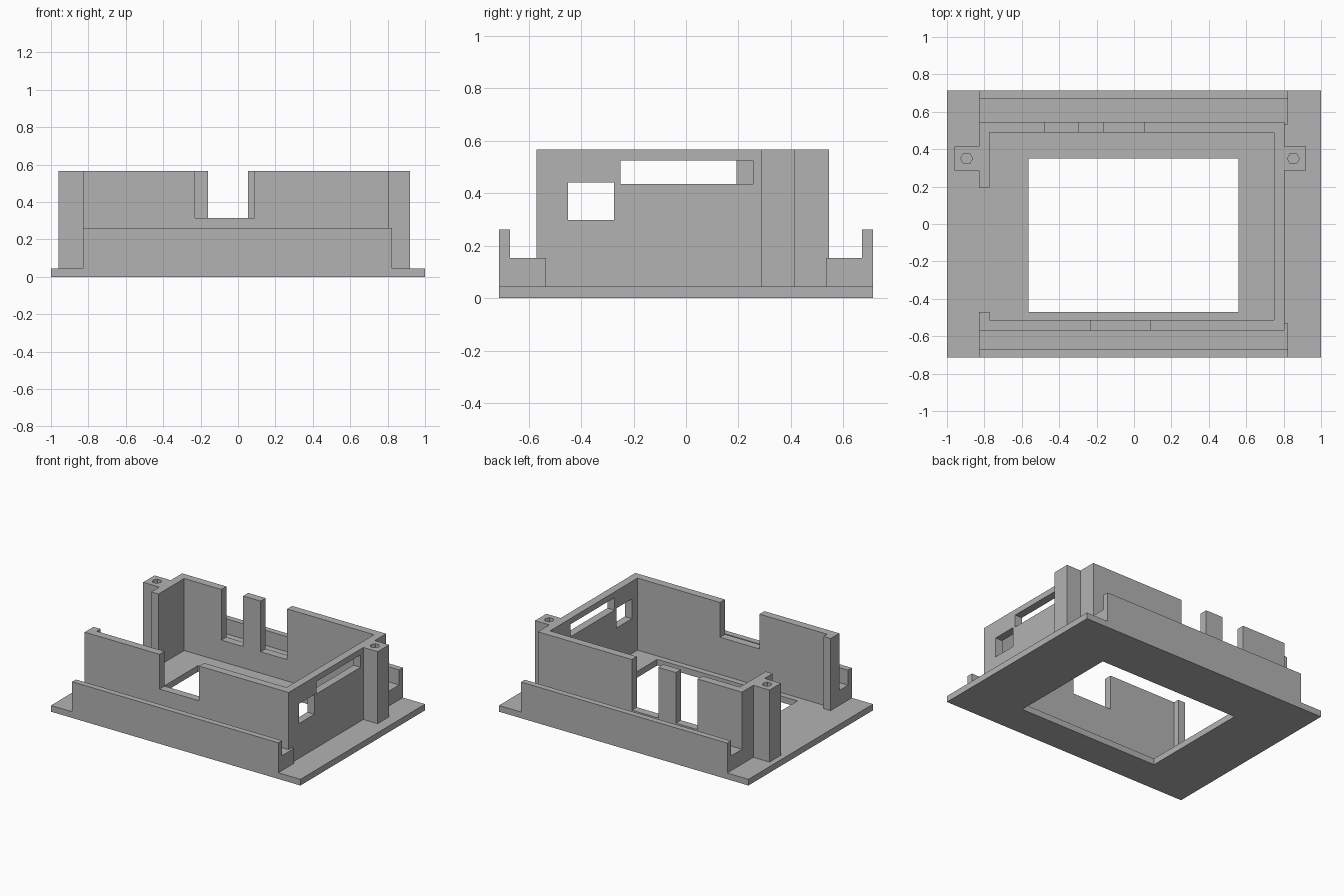
import bpy, bmesh, math
from mathutils import Vector

default = bpy.data.objects.get("Cube")
if default:
    bpy.data.objects.remove(default, do_unlink=True)

grey = bpy.data.materials.new("plain grey")
grey.use_nodes = True
colour = (0.45, 0.45, 0.45, 1)
grey.diffuse_color = colour
grey.node_tree.nodes["Principled BSDF"].inputs["Base Color"].default_value = colour

BASE, TOP = 0.045, 0.567
LEFT, RIGHT = -0.83, 0.805
FRONT, BACK = -0.57, 0.545
WALL = 0.057


def prism(name, outline, axis, start, end):
    """Extrude a flat outline along x, y or z from start to end."""
    place = {"x": lambda a, b: (start, a, b),
             "y": lambda a, b: (a, start, b),
             "z": lambda a, b: (a, b, start)}[axis]
    bm = bmesh.new()
    face = bm.faces.new([bm.verts.new(place(a, b)) for a, b in outline])
    out = bmesh.ops.extrude_face_region(bm, geom=[face])
    shift = Vector((0, 0, 0))
    shift["xyz".index(axis)] = end - start
    moved = [g for g in out["geom"] if isinstance(g, bmesh.types.BMVert)]
    bmesh.ops.translate(bm, verts=moved, vec=shift)
    bmesh.ops.recalc_face_normals(bm, faces=bm.faces[:])
    mesh = bpy.data.meshes.new(name)
    bm.to_mesh(mesh)
    bm.free()
    mesh.materials.append(grey)
    obj = bpy.data.objects.new(name, mesh)
    bpy.context.collection.objects.link(obj)
    return obj


def rect(a0, a1, b0, b1):
    return [(a0, b0), (a1, b0), (a1, b1), (a0, b1)]


def cut(obj, cutter):
    """Subtract the cutter and throw it away."""
    mod = obj.modifiers.new("cut", "BOOLEAN")
    mod.operation, mod.solver, mod.object = "DIFFERENCE", "EXACT", cutter
    bpy.context.view_layer.objects.active = obj
    bpy.ops.object.modifier_apply(modifier=mod.name)
    bpy.data.objects.remove(cutter, do_unlink=True)


def notched(notches):
    """Wall outline with notches (start, end, floor) open at the top."""
    points = [(RIGHT, 0.02), (LEFT, 0.02), (LEFT, TOP)]
    for a, b, floor in notches:
        points += [(a, TOP), (a, floor), (b, floor), (b, TOP)]
    return points + [(RIGHT, TOP)]


# Base plate with its large opening
plate = prism("base_plate", rect(-1, 1, -0.713, 0.713), "z", 0, BASE)
cut(plate, prism("opening", rect(-0.565, 0.56, -0.47, 0.35), "z", -0.1, 0.1))

# Stepped rails along the front and back edges
for name, side in (("front_rail", -1), ("back_rail", 1)):
    step = [(0.713, 0.02), (0.713, 0.262), (0.67, 0.262),
            (0.67, 0.153), (0.533, 0.153), (0.533, 0.02)]
    prism(name, [(side * y, z) for y, z in step], "x", LEFT, 0.823)

# Front and back walls with notches
prism("front_wall", notched([(-0.23, 0.087, 0.315)]), "y", FRONT, FRONT + WALL)
prism("back_wall", notched([(-0.475, -0.3, 0.2), (-0.16, 0.053, 0.2)]),
      "y", BACK - WALL, BACK)

# Right-hand wall with two windows
side_wall = prism("side_wall", rect(FRONT, BACK, 0.02, TOP), "x", RIGHT - WALL, RIGHT)
for window in (rect(-0.45, -0.275, 0.297, 0.44), rect(-0.25, 0.255, 0.435, 0.525)):
    cut(side_wall, prism("window", window, "x", 0.6, 1))

# Short return walls on the open side
prism("front_return", rect(FRONT, -0.47, 0.02, TOP), "x", LEFT, LEFT + WALL)
prism("back_return", rect(0.193, BACK, 0.02, TOP), "x", LEFT, LEFT + WALL)

# Screw posts with blind hexagonal holes
for name, x0, x1, hole_x in (("open_side_post", -0.96, LEFT + 0.01, -0.895),
                             ("window_side_post", RIGHT - 0.01, 0.92, 0.852)):
    post = prism(name, rect(x0, x1, 0.285, 0.415), "z", 0.02, TOP)
    ring = [(hole_x + 0.032 * math.cos(i * math.pi / 3),
             0.35 + 0.032 * math.sin(i * math.pi / 3)) for i in range(6)]
    cut(post, prism("screw_hole", ring, "z", 0.3, 0.7))
